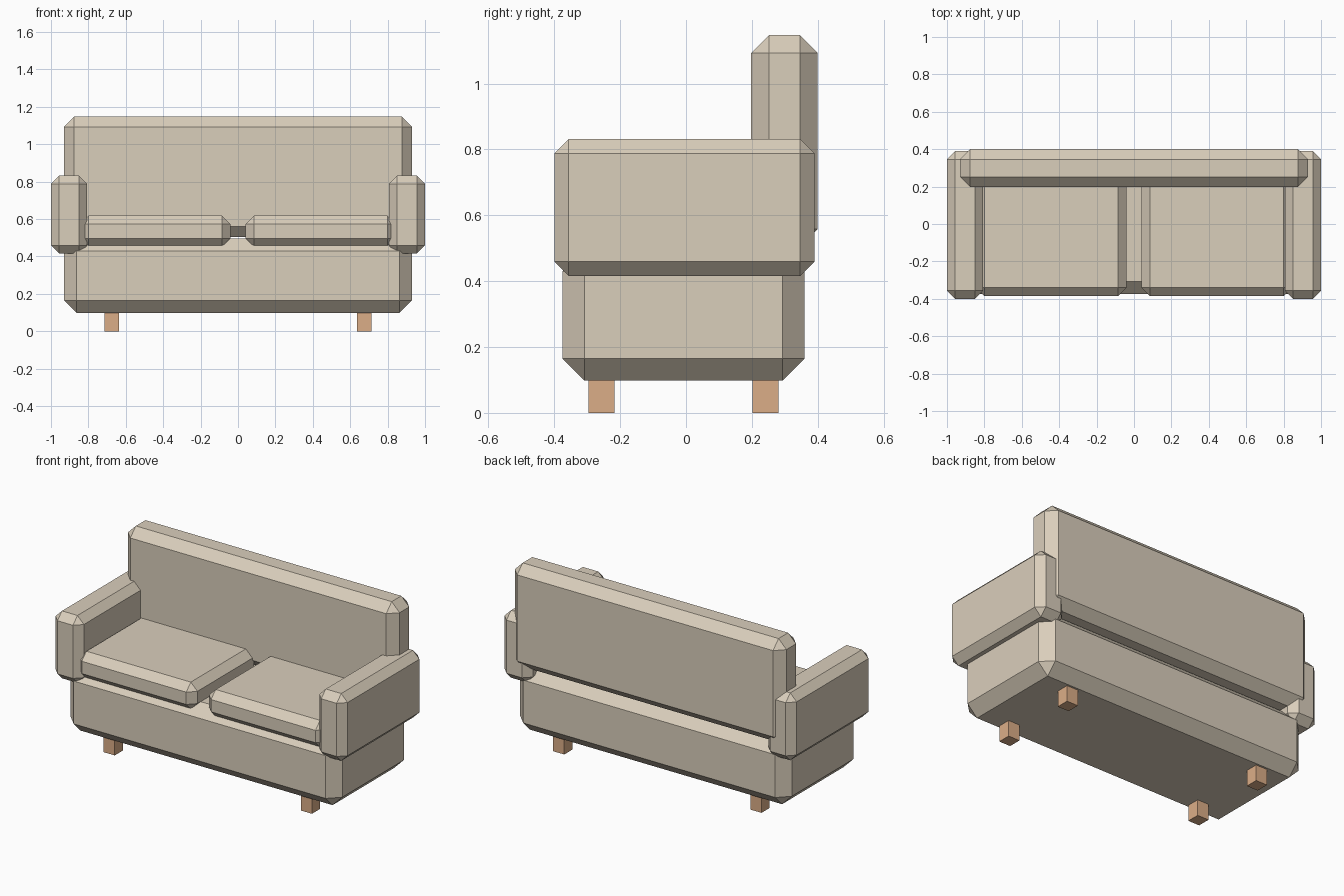
import bpy, bmesh

if "Cube" in bpy.data.objects:
    bpy.data.objects.remove(bpy.data.objects["Cube"])


def material(name, rgb):
    m = bpy.data.materials.new(name)
    m.diffuse_color = (*rgb, 1.0)
    m.use_nodes = True
    m.node_tree.nodes["Principled BSDF"].inputs["Base Color"].default_value = m.diffuse_color
    return m


fabric = material("beige fabric", (0.70, 0.62, 0.50))
wood = material("light wood", (0.71, 0.42, 0.245))


def block(name, lo, hi, bevel, mat):
    """Box between two corners with a single flat chamfer on every edge."""
    bm = bmesh.new()
    bmesh.ops.create_cube(bm, size=1)
    for v in bm.verts:
        for i in range(3):
            v.co[i] = hi[i] if v.co[i] > 0 else lo[i]
    if bevel:
        bmesh.ops.bevel(bm, geom=bm.edges[:], offset=bevel, segments=1,
                        affect='EDGES', profile=0.5)
    bmesh.ops.recalc_face_normals(bm, faces=bm.faces[:])
    me = bpy.data.meshes.new(name)
    bm.to_mesh(me)
    bm.free()
    me.materials.append(mat)
    ob = bpy.data.objects.new(name, me)
    bpy.context.collection.objects.link(ob)
    return ob


def pair(name, lo, hi, bevel, mat):
    """Right-hand block plus its mirror across x = 0."""
    block("right_" + name, lo, hi, bevel, mat)
    block("left_" + name, (-hi[0], lo[1], lo[2]), (-lo[0], hi[1], hi[2]), bevel, mat)


# Base and backrest
block("base", (-0.93, -0.375, 0.098), (0.93, 0.36, 0.497), 0.067, fabric)
block("backrest", (-0.93, 0.198, 0.505), (0.93, 0.40, 1.147), 0.054, fabric)

# Arms and seat cushions
pair("arm", (0.806, -0.40, 0.415), (1.0, 0.39, 0.832), 0.044, fabric)
pair("seat_cushion", (0.04, -0.385, 0.452), (0.845, 0.26, 0.618), 0.045, fabric)

# Square legs
pair("front_leg", (0.637, -0.296, 0.0), (0.714, -0.217, 0.11), 0, wood)
pair("back_leg", (0.637, 0.202, 0.0), (0.714, 0.281, 0.11), 0, wood)
